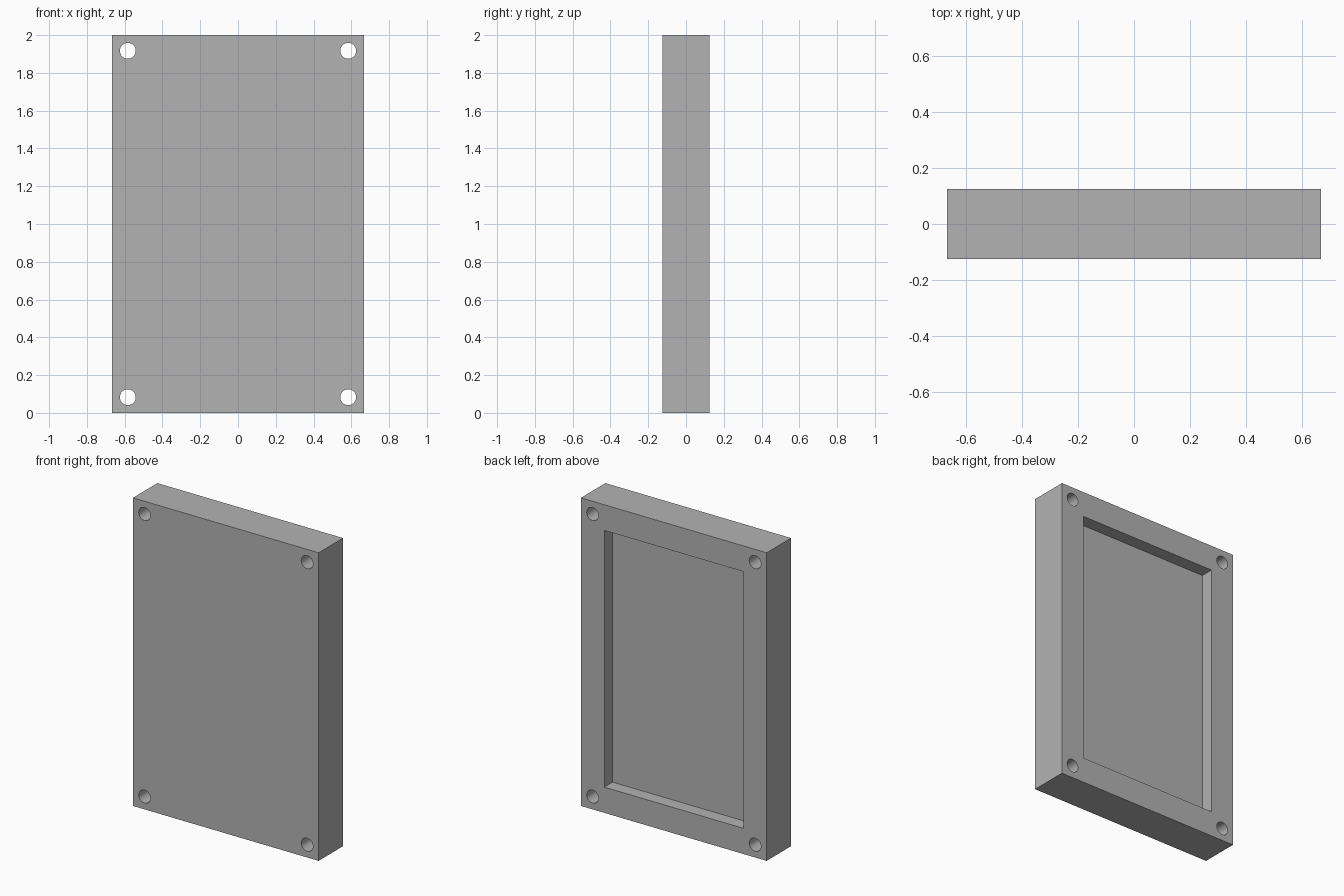
import bpy
import math

cube = bpy.data.objects.get("Cube")
if cube:
    bpy.data.objects.remove(cube, do_unlink=True)

WIDTH, DEPTH, HEIGHT = 1.333, 0.25, 2.0
BORDER = 0.167         # rim around the back recess
RECESS = 0.085         # recess depth
HOLE_INSET, HOLE_RADIUS = 0.083, 0.042

grey = bpy.data.materials.new("plain grey")
grey.use_nodes = True
grey.diffuse_color = (0.45, 0.45, 0.45, 1)
grey.node_tree.nodes["Principled BSDF"].inputs["Base Color"].default_value = (0.45, 0.45, 0.45, 1)


def box(name, size, location):
    bpy.ops.mesh.primitive_cube_add(size=1, location=location)
    obj = bpy.context.object
    obj.name = name
    obj.scale = size
    bpy.ops.object.transform_apply(location=False, rotation=False, scale=True)
    obj.data.materials.append(grey)
    return obj


def cut(target, cutter):
    mod = target.modifiers.new(cutter.name, 'BOOLEAN')
    mod.operation = 'DIFFERENCE'
    mod.solver = 'EXACT'
    mod.object = cutter
    bpy.context.view_layer.objects.active = target
    bpy.ops.object.modifier_apply(modifier=mod.name)
    bpy.data.objects.remove(cutter, do_unlink=True)


# Solid slab
panel = box("panel", (WIDTH, DEPTH, HEIGHT), (0, 0, HEIGHT / 2))

# Shallow rectangular recess in the back
cut(panel, box("recess_cutter",
               (WIDTH - 2 * BORDER, 2 * RECESS, HEIGHT - 2 * BORDER),
               (0, DEPTH / 2, HEIGHT / 2)))

# Screw holes through the four corners
for side in (-1, 1):
    for z in (HOLE_INSET, HEIGHT - HOLE_INSET):
        bpy.ops.mesh.primitive_cylinder_add(
            vertices=32, radius=HOLE_RADIUS, depth=DEPTH * 2,
            location=(side * (WIDTH / 2 - HOLE_INSET), 0, z),
            rotation=(math.pi / 2, 0, 0))
        hole = bpy.context.object
        hole.name = "hole_cutter"
        hole.data.materials.append(grey)
        cut(panel, hole)

# Smooth hole walls, crisp edges
bpy.ops.object.select_all(action='DESELECT')
panel.select_set(True)
bpy.context.view_layer.objects.active = panel
bpy.ops.object.shade_smooth_by_angle(angle=math.radians(30))
